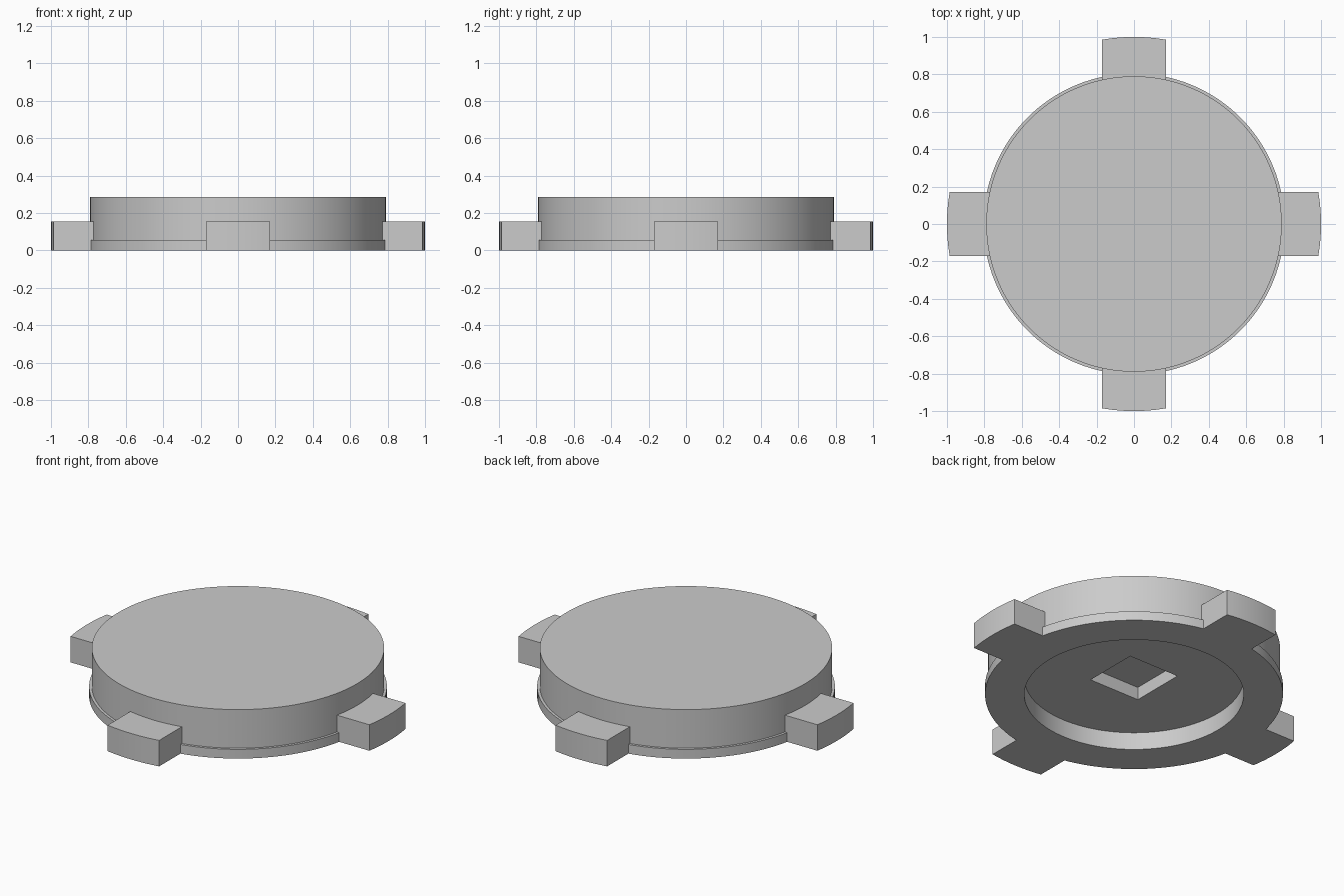
import bpy
import bmesh
from math import cos, sin, asin, pi, radians
from mathutils import Matrix, Vector

if "Cube" in bpy.data.objects:
    bpy.data.objects.remove(bpy.data.objects["Cube"], do_unlink=True)

# Sizes
HALF_TAB = 0.17
TAB_HEIGHT = 0.155
RECESS_DEPTH = 0.104
SOCKET_TOP = 0.18

grey = bpy.data.materials.new("light grey")
grey.use_nodes = True
grey.diffuse_color = (0.6, 0.6, 0.6, 1)
grey.node_tree.nodes["Principled BSDF"].inputs["Base Color"].default_value = grey.diffuse_color


def make_object(name, bm):
    bmesh.ops.recalc_face_normals(bm, faces=bm.faces)
    mesh = bpy.data.meshes.new(name)
    bm.to_mesh(mesh)
    bm.free()
    mesh.materials.append(grey)
    obj = bpy.data.objects.new(name, mesh)
    bpy.context.collection.objects.link(obj)
    return obj


def lathe(name, profile, steps=128):
    bm = bmesh.new()
    verts = [bm.verts.new((r, 0, z)) for r, z in profile]
    edges = [bm.edges.new(pair) for pair in zip(verts, verts[1:])]
    bmesh.ops.spin(bm, geom=verts + edges, cent=(0, 0, 0), axis=(0, 0, 1),
                   angle=2 * pi, steps=steps)
    bmesh.ops.remove_doubles(bm, verts=bm.verts, dist=0.0001)
    return make_object(name, bm)


def make_tab(name, angle):
    # Straight sides and an outer end that follows a unit circle
    half = asin(HALF_TAB)
    arc = [(cos(half * i / 6), sin(half * i / 6)) for i in range(-6, 7)]
    outline = [(0.7, -HALF_TAB)] + arc + [(0.7, HALF_TAB)]
    bm = bmesh.new()
    face = bm.faces.new([bm.verts.new((x, y, 0)) for x, y in outline])
    top = bmesh.ops.extrude_face_region(bm, geom=[face])["geom"]
    bmesh.ops.translate(bm, vec=Vector((0, 0, TAB_HEIGHT)),
                        verts=[v for v in top if isinstance(v, bmesh.types.BMVert)])
    bm.transform(Matrix.Rotation(angle, 4, "Z"))
    return make_object(name, bm)


def combine(target, tool, operation):
    mod = target.modifiers.new(operation.lower(), "BOOLEAN")
    mod.operation = operation
    mod.solver = "EXACT"
    mod.object = tool
    bpy.context.view_layer.objects.active = target
    bpy.ops.object.modifier_apply(modifier=mod.name)
    bpy.data.objects.remove(tool, do_unlink=True)


# Round cap with a thin flange and a recess underneath
cap = lathe("round_cap", [(0, 0.285), (0.79, 0.285), (0.79, 0.055), (0.805, 0.055),
                          (0.805, 0), (0.593, 0), (0.593, RECESS_DEPTH), (0, RECESS_DEPTH)])

# Square socket in the recess floor
bm = bmesh.new()
bmesh.ops.create_cube(bm, size=1)
bm.transform(Matrix.Translation((0, 0, SOCKET_TOP / 2)) @ Matrix.Diagonal((0.333, 0.333, SOCKET_TOP, 1)))
combine(cap, make_object("socket_cutter", bm), "DIFFERENCE")

# Four locking tabs
for i in range(4):
    combine(cap, make_tab("tab", i * pi / 2), "UNION")

# Smooth round walls, sharp edges
bpy.ops.object.select_all(action="DESELECT")
cap.select_set(True)
bpy.context.view_layer.objects.active = cap
bpy.ops.object.shade_smooth_by_angle(angle=radians(30))
